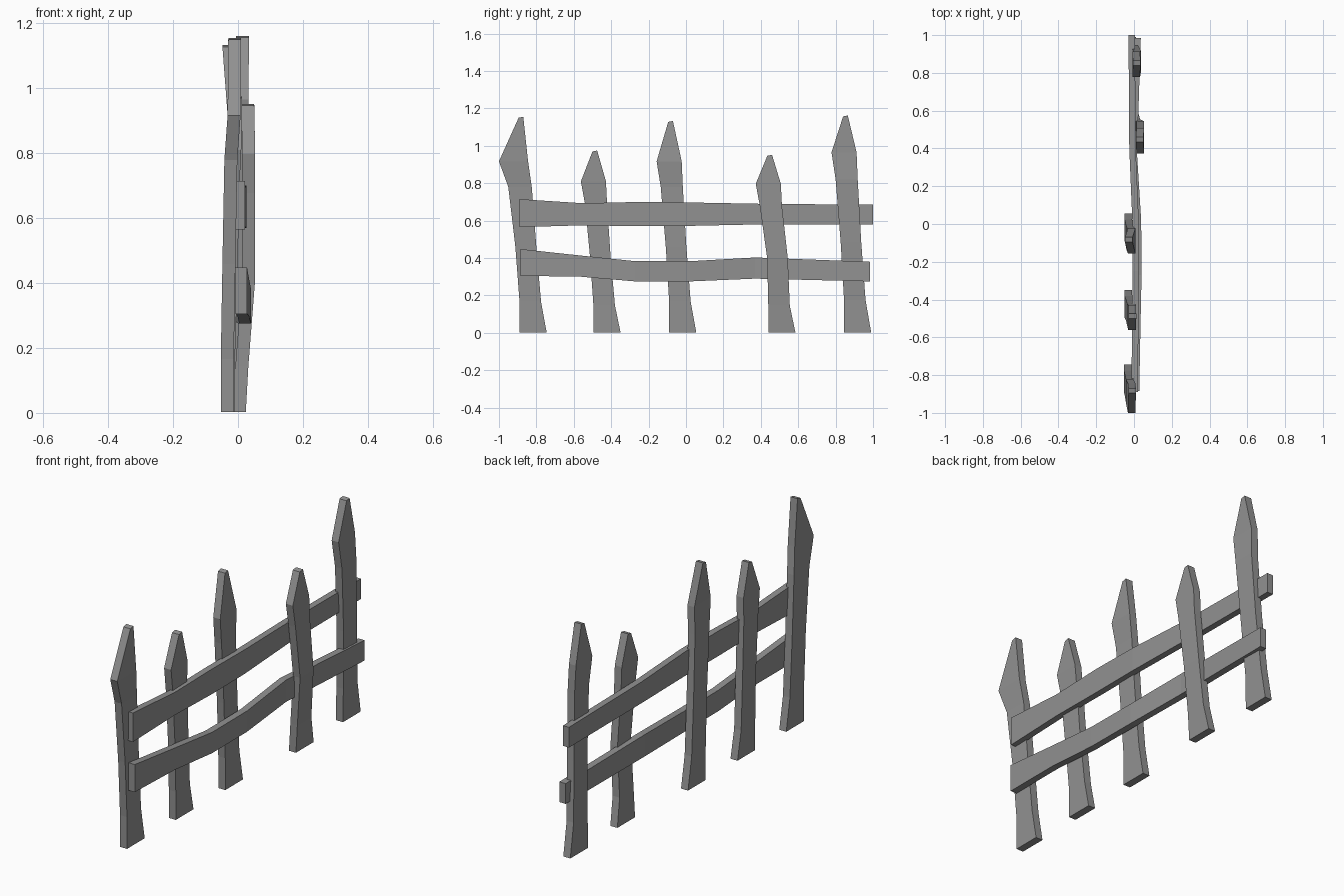
import bpy

if "Cube" in bpy.data.objects:
    bpy.data.objects.remove(bpy.data.objects["Cube"])

# Dark grey weathered wood
wood = bpy.data.materials.new("dark_wood")
wood.diffuse_color = (0.285, 0.285, 0.285, 1.0)
wood.use_nodes = True
wood.node_tree.nodes["Principled BSDF"].inputs["Base Color"].default_value = wood.diffuse_color


def loft(name, rings):
    """Join four-cornered cross-sections into a closed, flat-shaded plank."""
    verts = [p for ring in rings for p in ring]
    last = len(verts) - 4
    faces = [(3, 2, 1, 0), (last, last + 1, last + 2, last + 3)]
    for i in range(0, last, 4):
        for j in range(4):
            k = (j + 1) % 4
            faces.append((i + j, i + k, i + k + 4, i + j + 4))
    mesh = bpy.data.meshes.new(name)
    mesh.from_pydata(verts, [], faces)
    mesh.materials.append(wood)
    obj = bpy.data.objects.new(name, mesh)
    bpy.context.collection.objects.link(obj)
    # consistent outward normals
    bpy.context.view_layer.objects.active = obj
    obj.select_set(True)
    bpy.ops.object.mode_set(mode='EDIT')
    bpy.ops.mesh.select_all(action='SELECT')
    bpy.ops.mesh.normals_make_consistent(inside=False)
    bpy.ops.object.mode_set(mode='OBJECT')
    obj.select_set(False)


# Shared picket outline: fraction of shoulder height, left and right offsets in y
OUTLINE = [(0.0, 0.0, 0.145), (0.18, 0.0, 0.115), (0.50, -0.018, 0.092),
           (0.85, -0.045, 0.073), (1.0, -0.067, 0.067)]
THICK = 0.04


def picket(name, y, shoulder, top, xs, bend=0.0, flare=0.0):
    """xs: centre in x at each level; bend shifts the middle, flare widens the head."""
    rings = []
    for i, (f, left, right) in enumerate(OUTLINE):
        z = 0.002 + f * (shoulder - 0.002)
        b = bend if i == 2 else 0.0
        w = flare * (0, 0, 0.1, 0.35, 1)[i]
        l, r = y + left + b - w, y + right + b - w * 0.5
        x0, x1 = xs[i] - THICK / 2, xs[i] + THICK / 2
        rings.append([(x0, l, z), (x1, l, z), (x1, r, z), (x0, r, z)])
    # blunt tip
    x0, x1 = xs[5] - THICK / 2, xs[5] + THICK / 2
    l, r = y - 0.005, y + 0.02
    rings.append([(x0, l, top - 0.005), (x1, l, top - 0.005),
                  (x1, r, top), (x0, r, top)])
    loft(name, rings)


picket("picket_1", -0.89, 0.917, 1.155, (-0.033, -0.033, -0.028, -0.022, -0.012, -0.01), flare=0.043)
picket("picket_2", -0.495, 0.81, 0.975, (-0.03, -0.03, -0.022, -0.016, -0.01, -0.008))
picket("picket_3", -0.09, 0.917, 1.133, (-0.03, -0.03, -0.025, -0.02, -0.012, -0.028))
picket("picket_4", 0.44, 0.797, 0.952, (0.004, 0.012, 0.032, 0.033, 0.033, 0.03), bend=0.012)
picket("picket_5", 0.845, 0.965, 1.162, (-0.01, -0.008, 0.006, 0.016, 0.012, 0.014))


def rail(name, stations, thick):
    """stations: y, centre x, bottom z, top z."""
    t = thick / 2
    loft(name, [[(x - t, y, z0), (x + t, y, z0), (x + t, y, z1), (x - t, y, z1)]
                for y, x, z0, z1 in stations])


rail("upper_rail", [(-0.89, 0.004, 0.565, 0.715), (-0.55, 0.006, 0.575, 0.693),
                    (-0.25, 0.009, 0.57, 0.70), (0.02, 0.008, 0.572, 0.697),
                    (0.40, -0.008, 0.58, 0.69), (1.0, -0.012, 0.58, 0.685)], 0.034)
rail("lower_rail", [(-0.885, 0.010, 0.305, 0.448), (-0.56, 0.016, 0.30, 0.413),
                    (-0.27, 0.022, 0.275, 0.383), (0.02, 0.020, 0.275, 0.383),
                    (0.37, -0.002, 0.29, 0.403), (0.985, 0.018, 0.275, 0.38)], 0.036)
